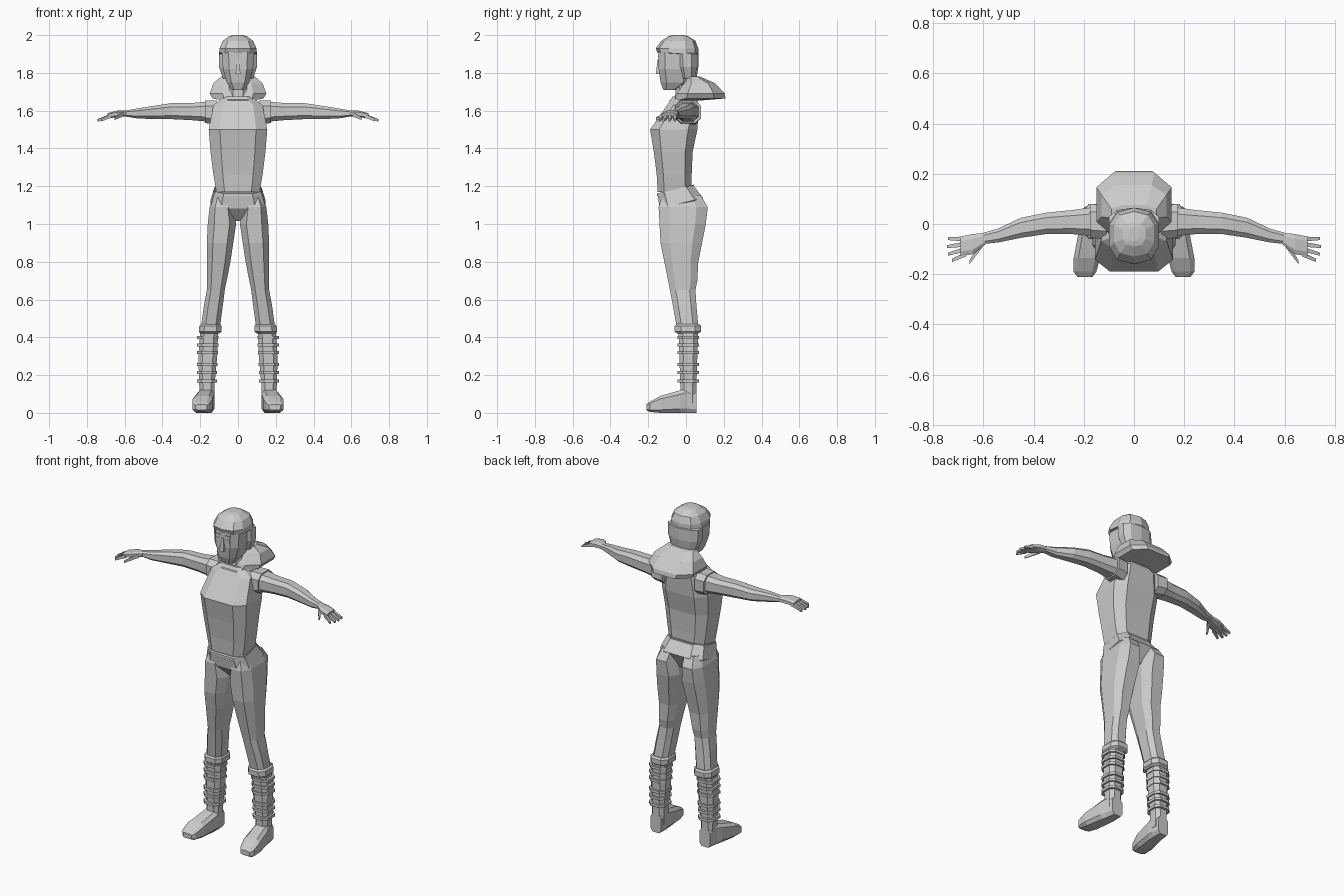
import bpy
import bmesh
from math import cos, sin, pi, copysign

default_cube = bpy.data.objects.get("Cube")
if default_cube:
    bpy.data.objects.remove(default_cube, do_unlink=True)

grey = bpy.data.materials.new("plain grey")
grey.use_nodes = True
grey.diffuse_color = (0.6, 0.6, 0.6, 1)
grey.node_tree.nodes["Principled BSDF"].inputs["Base Color"].default_value = (0.6, 0.6, 0.6, 1)


def outline(sides, power):
    """Unit cross-section with a flat side facing each way; a low power is squarer."""
    angles = [2 * pi * (i + 0.5) / sides for i in range(sides)]
    points = [[copysign(abs(f(a)) ** power, f(a)) for f in (cos, sin)] for a in angles]
    wide = max(abs(p[0]) for p in points)
    deep = max(abs(p[1]) for p in points)
    return [(u / wide, v / deep) for u, v in points]


def loft(name, axis, rings, sides=8, power=0.7, tilt=0, mirror=False):
    """Skin rings of (position, a_min, a_max, b_min, b_max), given in hundredths."""
    bm = bmesh.new()
    loops = []
    for w, a0, a1, b0, b1 in rings:
        loop = []
        for u, v in outline(sides, power):
            a = (a0 + a1) / 2 + u * (a1 - a0) / 2
            b = (b0 + b1) / 2 + v * (b1 - b0) / 2
            c = w + tilt * v * (b1 - b0) / 2
            place = {"x": (c, a, b), "y": (a, c, b), "z": (a, b, c)}[axis]
            loop.append(bm.verts.new([k / 100 for k in place]))
        loops.append(loop)
    for low, high in zip(loops, loops[1:]):
        for i in range(sides):
            j = (i + 1) % sides
            bm.faces.new((low[i], low[j], high[j], high[i]))
    bm.faces.new(loops[0])
    bm.faces.new(loops[-1])
    bmesh.ops.recalc_face_normals(bm, faces=bm.faces[:])
    mesh = bpy.data.meshes.new(name)
    bm.to_mesh(mesh)
    bm.free()
    mesh.materials.append(grey)
    obj = bpy.data.objects.new(name, mesh)
    bpy.context.collection.objects.link(obj)
    if mirror:
        obj.modifiers.new("Mirror", "MIRROR")
    return obj


def body(name, rings, **options):
    """Loft upwards with rings centred on x = 0: (z, half_width, front, back)."""
    return loft(name, "z", [(z, -r, r, f, b) for z, r, f, b in rings], **options)


def pair(name, axis, rings, **options):
    return loft(name, axis, rings, mirror=True, **options)


# Shirt, from hem to neckline
body("shirt", [
    (117, 11.5, -15, 3),
    (126, 13, -15.5, 3),
    (138, 14.5, -17, 3.5),
    (150, 15.5, -19, 6),
    (163, 13, -10, 7),
    (167.5, 7, -7, 5),
], power=0.55)

# Hips and waistband
body("hips", [
    (103, 4, -8, 4),
    (111, 14.5, -14, 9),
    (118, 12.5, -15, 4),
], power=0.55, tilt=0.24)
body("waistband", [
    (117, 12.4, -15.4, 4.2),
    (118.5, 12.2, -15.4, 4.2),
], power=0.55, tilt=0.24)

# Trouser legs
pair("trouser_legs", "z", [
    (115, 2, 13, -12.5, 8),
    (109, 2.5, 15, -14.5, 11.5),
    (100, 1, 16, -14, 10.5),
    (90, 2.5, 16.5, -13.5, 8.5),
    (80, 4, 16.5, -11.5, 6.5),
    (70, 6, 16.5, -9.5, 6),
    (65, 7, 16.5, -8.5, 5),
    (57, 8, 18, -7, 5.5),
    (46, 9.5, 19.5, -5, 6.5),
])

# Boots: cuff, shaft, straps and foot
pair("boot_cuffs", "z", [
    (47, 9.5, 19.5, -5, 7),
    (46, 8.7, 20.5, -6, 8),
    (43, 8.7, 20.7, -6, 8),
    (42, 10, 20, -4.5, 6.5),
])
pair("boot_shafts", "z", [
    (44, 10.5, 20, -4, 6.5),
    (30, 11, 21, -3.5, 6),
    (14, 12.5, 20.5, -3, 5.5),
    (5, 12.5, 20.5, -3, 5.5),
])
for number, z in enumerate((40, 36, 32, 25.5, 21.5, 17)):
    pair(f"boot_straps_{number + 1}", "z", [
        (z - 0.8, 10.2 + number * 0.2, 21.8, -4.6, 7),
        (z + 0.8, 10.2 + number * 0.2, 21.8, -4.6, 7),
    ])
pair("boot_feet", "y", [
    (5.5, 13, 20, 0, 11),
    (0, 12.5, 21, 0, 13),
    (-3, 12.5, 22, 0, 12),
    (-13.5, 13.5, 24, 0, 9),
    (-19, 15, 24, 0.5, 6),
    (-21, 16.5, 22.5, 1.5, 4.5),
], power=0.5)

# Arms and short sleeves
pair("sleeves", "x", [
    (11, -6, 7.5, 152.5, 165.5),
    (17.5, -5.5, 8, 153.5, 165.3),
])
pair("arms", "x", [
    (14, -5, 7, 154, 165),
    (25, -4, 5.5, 155, 164),
    (35, -4, 4.5, 155.5, 164),
    (45, -5.5, 2.5, 155.5, 162.5),
    (54, -7.3, -1.8, 156, 161),
    (60, -8, -3.5, 157, 160),
])

# Hands with four fingers and a thumb
pair("hands", "x", [
    (59, -8, -3.5, 157, 160),
    (64, -12, -4, 156.5, 160),
    (69, -12.8, -5, 156, 158.7),
])
fingers = {
    "little": (-6, 74, -5.8),
    "ring": (-8, 74.4, -9),
    "middle": (-10, 74, -12),
    "index": (-12, 72.5, -14.5),
}
for finger, (root, tip_x, tip_y) in fingers.items():
    pair(f"{finger}_fingers", "x", [
        (67, root - 1, root + 1, 156.3, 158.5),
        (tip_x, tip_y - 0.6, tip_y + 0.6, 154.3, 155.5),
    ], sides=4)
pair("thumbs", "x", [
    (60.5, -9.5, -6.5, 157, 159.5),
    (65.5, -16, -14.5, 155, 156.5),
], sides=4)

# Neck and lowered hood
body("neck", [(163, 5, -6, 4), (180, 4.5, -5, 3.5)])
body("hood", [
    (165.5, 9, -9, 9),
    (166.5, 13.5, -6, 21),
    (169, 15, -5, 20.5),
    (174.5, 13, -1, 15.5),
    (178, 9, 1, 7.5),
])

# Face
body("face", [
    (171, 3.5, -12, -5),
    (175, 6, -13.5, 2),
    (182, 8, -14.5, 2),
    (191, 8.5, -14.5, 2),
], power=0.6)
body("nose", [(179.5, 1.3, -16, -13), (187, 0.6, -15, -13)], sides=4)
pair("eyes", "y", [(-14.8, 2.5, 4.8, 185, 187), (-14, 2.5, 4.8, 185, 187)], sides=4)
pair("eyebrows", "y", [(-14.9, 2, 5, 188.5, 189.2), (-14, 2, 5, 188.5, 189.2)], sides=4)

# Close-fitting helmet with a brow ledge
body("helmet", [
    (177, 8, -3, 5.5),
    (183, 10, -5, 6.5),
    (190, 10, -5.5, 6.5),
    (190.5, 10, -15, 6.5),
    (193, 9.8, -16, 6.5),
    (197, 8, -13, 5),
    (199.5, 4.5, -9, 1),
    (200, 2, -7, -1),
], sides=10, power=0.8)
